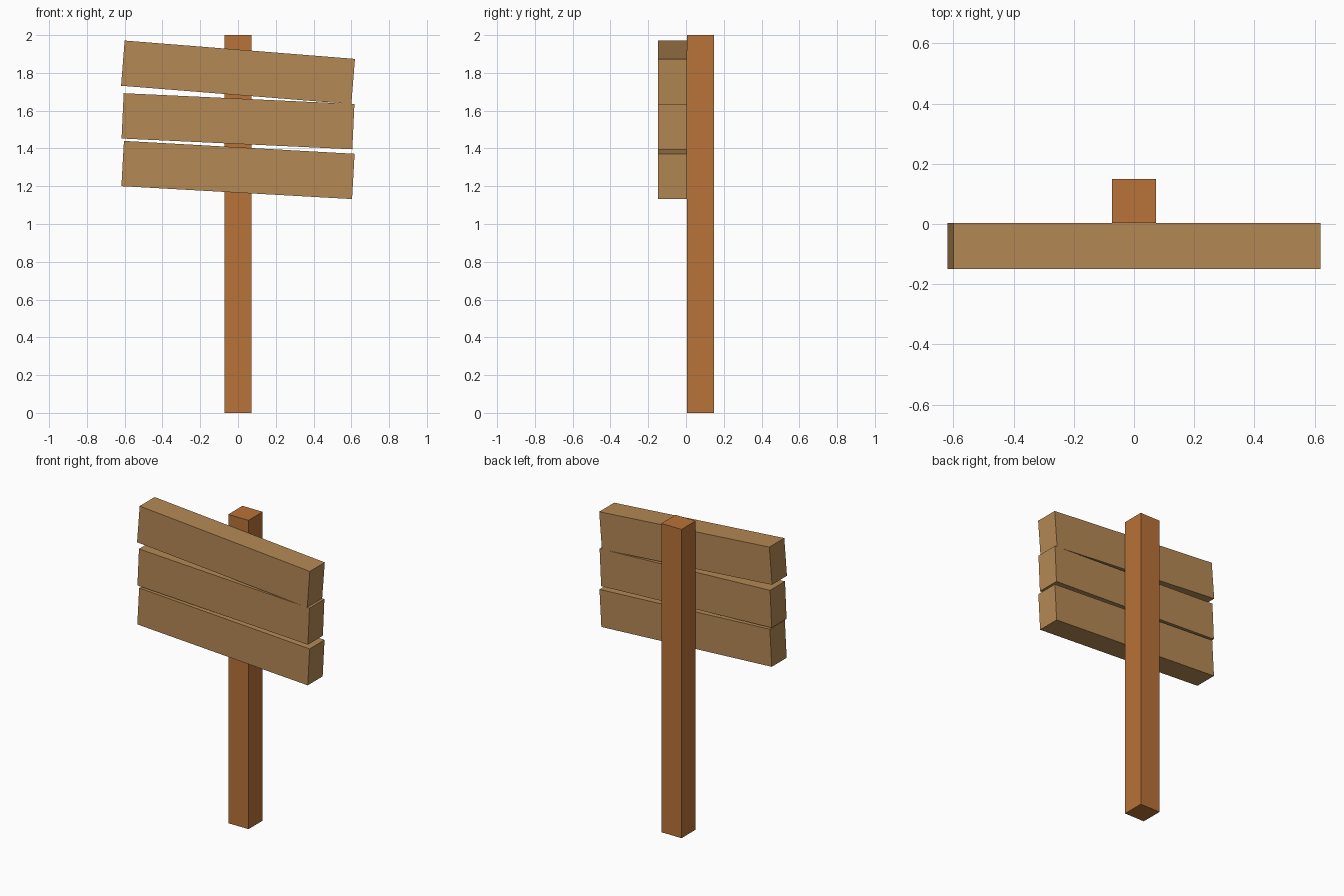
import bpy
from math import radians

if "Cube" in bpy.data.objects:
    bpy.data.objects.remove(bpy.data.objects["Cube"])


def material(name, color):
    mat = bpy.data.materials.new(name)
    mat.diffuse_color = color
    mat.use_nodes = True
    mat.node_tree.nodes["Principled BSDF"].inputs["Base Color"].default_value = mat.diffuse_color
    return mat


def box(name, size, center, tilt, mat):
    bpy.ops.mesh.primitive_cube_add(size=1, location=center)
    ob = bpy.context.object
    ob.name = name
    ob.scale = size
    bpy.ops.object.transform_apply(location=False, rotation=False, scale=True)
    ob.rotation_euler.y = radians(tilt)
    ob.data.materials.append(mat)
    return ob


post_wood = material("post_wood", (0.48, 0.17, 0.04, 1))
board_wood = material("board_wood", (0.46, 0.25, 0.09, 1))

# Upright post, standing behind the boards
box("post", (0.145, 0.145, 2.0), (0, 0.0765, 1.0), 0, post_wood)

# Three planks, each sloping down to the right by its own angle
for name, z, tilt in (("top_board", 1.803, 4.55),
                      ("middle_board", 1.544, 2.67),
                      ("bottom_board", 1.286, 3.2)):
    box(name, (1.223, 0.153, 0.24), (0, -0.0725, z), tilt, board_wood)
